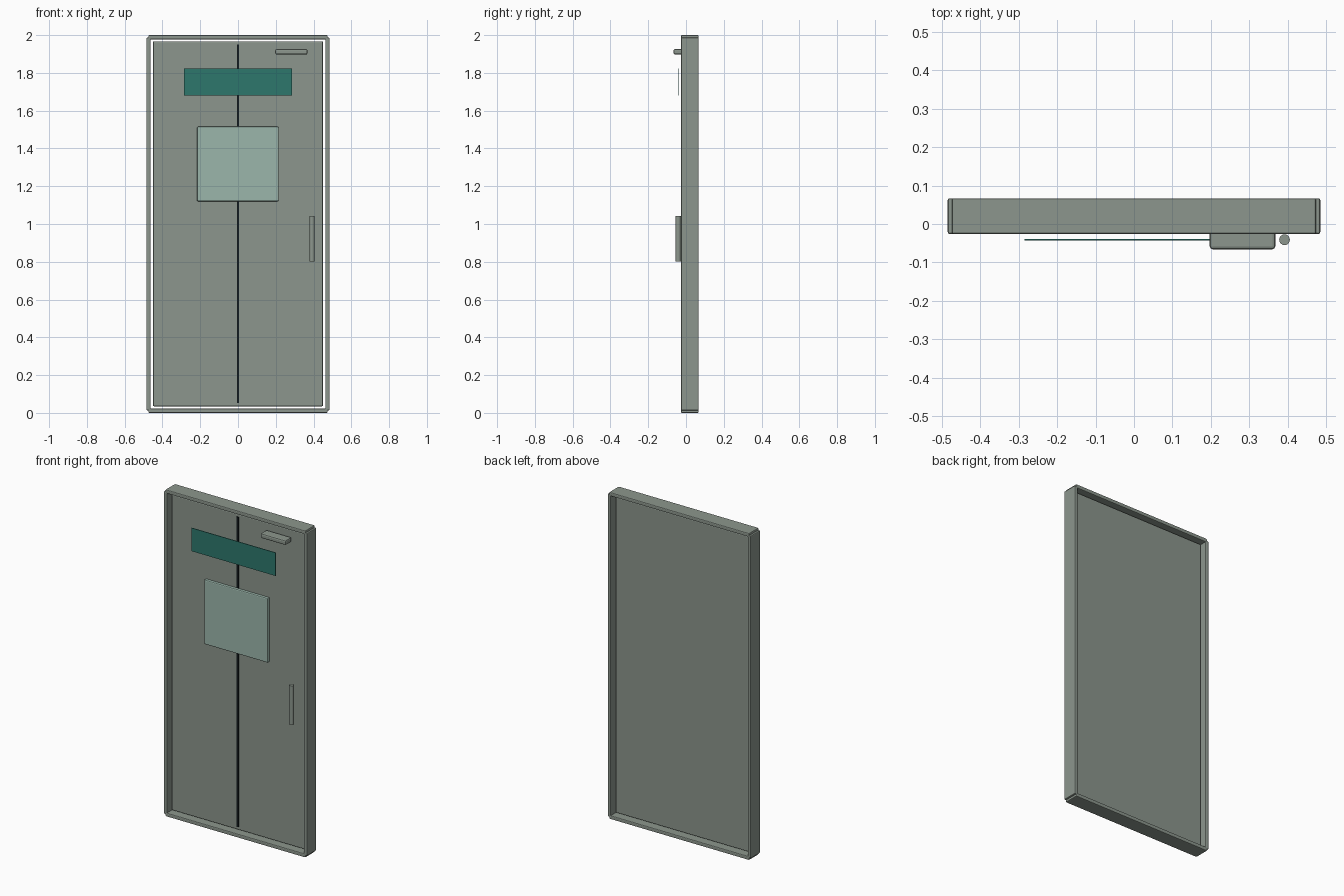
import bpy
from mathutils import Vector

if "Cube" in bpy.data.objects:
    bpy.data.objects.remove(bpy.data.objects["Cube"])


def material(name, rgb):
    m = bpy.data.materials.new(name)
    m.diffuse_color = (*rgb, 1.0)
    m.use_nodes = True
    m.node_tree.nodes["Principled BSDF"].inputs["Base Color"].default_value = m.diffuse_color
    return m


GREY = material("grey_green_metal", (0.262, 0.305, 0.266))
GLASS = material("pale_glass", (0.33, 0.47, 0.41))
TEAL = material("teal_sign", (0.027, 0.185, 0.152))
BLACK = material("dark_seam", (0.006, 0.010, 0.012))


def finish(obj, name, mat, bevel):
    obj.name = name
    obj.data.materials.append(mat)
    if bevel:
        mod = obj.modifiers.new("rounded_edges", 'BEVEL')
        mod.width = bevel
        mod.segments = 2
        mod.limit_method = 'ANGLE'
    return obj


def box(name, lo, hi, mat, bevel=0.0):
    """Box between two opposite corners, with optional rounded edges."""
    lo, hi = Vector(lo), Vector(hi)
    bpy.ops.mesh.primitive_cube_add(size=1, location=(lo + hi) / 2)
    obj = bpy.context.object
    obj.scale = hi - lo
    bpy.ops.object.transform_apply(location=False, rotation=False, scale=True)
    return finish(obj, name, mat, bevel)


FRONT, BACK = -0.026, 0.067

# Frame: two jambs, sill and head
for side, x0 in (("left", -0.485), ("right", 0.463)):
    box(side + "_jamb", (x0, FRONT, 0.013), (x0 + 0.022, BACK, 1.987), GREY, 0.005)
for name, z0 in (("sill", 0.0), ("head", 1.977)):
    box(name, (-0.474, FRONT, z0), (0.474, BACK, z0 + 0.023), GREY, 0.005)

# Door leaf with a dark centre seam
box("door_leaf", (-0.45, 0.0, 0.035), (0.45, 0.04, 1.967), GREY, 0.005)
box("centre_seam", (-0.006, -0.004, 0.053), (0.006, 0.002, 1.95), BLACK)

# Window and sign plate
box("window", (-0.217, -0.02, 1.12), (0.215, 0.001, 1.515), GLASS, 0.006)
box("sign_plate", (-0.285, -0.043, 1.68), (0.285, -0.039, 1.822), TEAL)

# Door closer
box("door_closer", (0.197, -0.066, 1.897), (0.368, -0.006, 1.926), GREY, 0.008)

# Upright handle
bpy.ops.mesh.primitive_cylinder_add(vertices=16, radius=0.014, depth=0.24,
                                    location=(0.392, -0.041, 0.922))
finish(bpy.context.object, "handle", GREY, 0.0)
bpy.ops.object.shade_smooth_by_angle()
